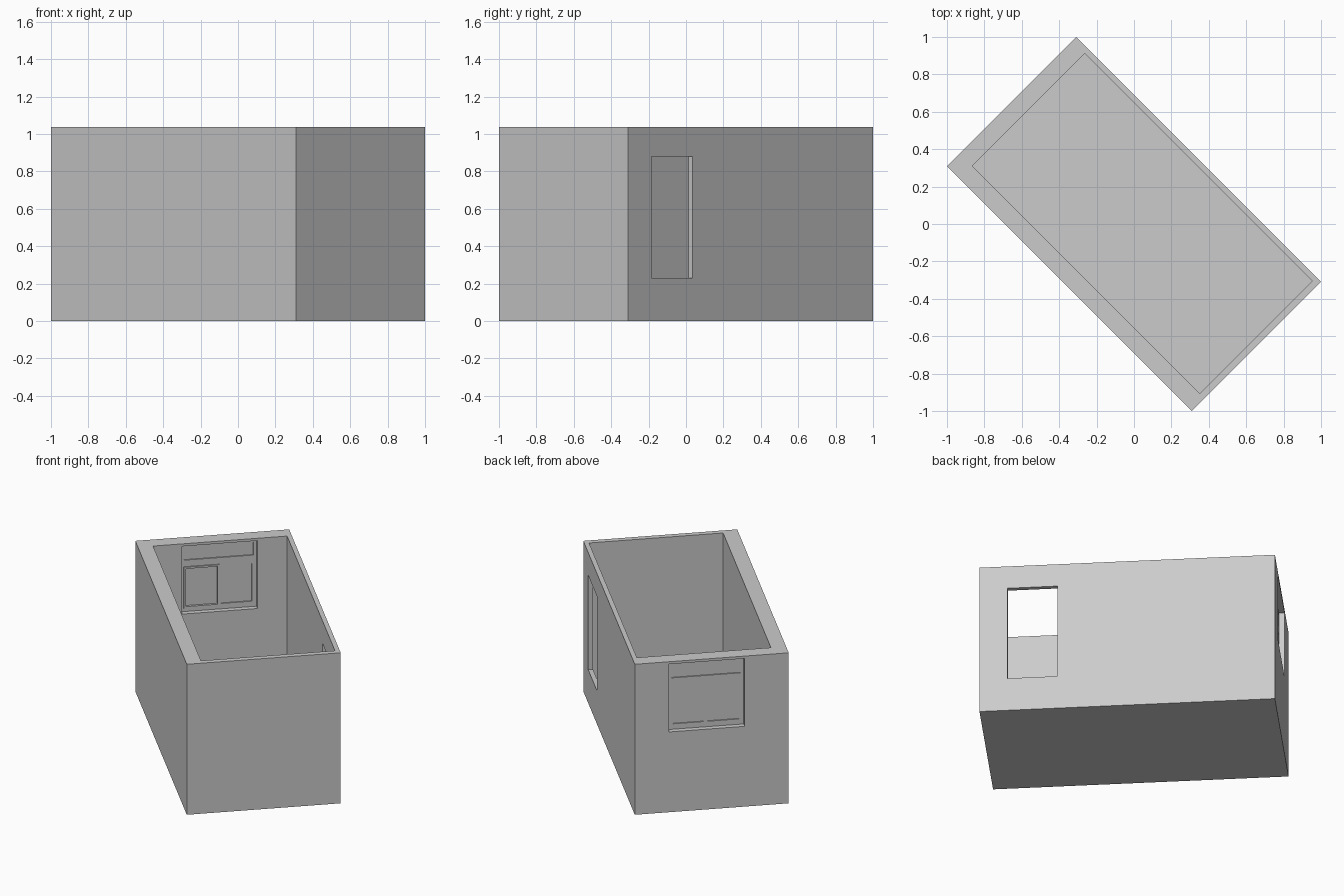
import bpy
import math
from mathutils import Matrix

old = bpy.data.objects.get("Cube")
if old:
    bpy.data.objects.remove(old, do_unlink=True)

grey = bpy.data.materials.new("plaster grey")
grey.use_nodes = True
colour = (0.6, 0.6, 0.6, 1)
grey.diffuse_color = colour
grey.node_tree.nodes["Principled BSDF"].inputs["Base Color"].default_value = colour

TURN = Matrix.Rotation(math.radians(-45), 4, "Z")  # the room stands diagonally


def box(name, along, across, up):
    """Box from (min, max) ranges along the room, across it and upwards."""
    bpy.ops.mesh.primitive_cube_add(size=1)
    ob = bpy.context.object
    ob.name = name
    ranges = (along, across, up)
    size = [b - a for a, b in ranges]
    centre = [(a + b) / 2 for a, b in ranges]
    ob.data.transform(TURN @ Matrix.Translation(centre) @ Matrix.Diagonal((*size, 1)))
    ob.data.materials.append(grey)
    return ob


def cut(ob, *ranges):
    """Subtract a box from an object and discard the cutter."""
    cutter = box("cutter", *ranges)
    cutter.hide_render = True
    mod = ob.modifiers.new("cut", "BOOLEAN")
    mod.operation = "DIFFERENCE"
    mod.solver = "EXACT"
    mod.object = cutter
    bpy.context.view_layer.objects.active = ob
    bpy.ops.object.modifier_apply(modifier=mod.name)
    bpy.data.objects.remove(cutter, do_unlink=True)


# Open-topped room: shell, doorway-like opening and window hole
room = box("room_walls", (-0.926, 0.926), (-0.488, 0.488), (0, 1.037))
cut(room, (-0.831, 0.889), (-0.392, 0.458), (0.01, 1.2))
cut(room, (0.438, 0.75), (0.43, 0.6), (0.23, 0.88))
cut(room, (-1.0, -0.8), (-0.209, 0.27), (0.553, 1.02))

# Window frame with transom and two panes recessed on both faces
frame = box("window_frame", (-0.89, -0.866), (-0.209, 0.27), (0.553, 1.02))
panes = [
    ((-0.19, 0.25), (0.907, 0.998)),
    ((-0.18, 0.022), (0.59, 0.85)),
    ((0.045, 0.24), (0.59, 0.85)),
]
for across, up in panes:
    cut(frame, (-0.95, -0.882), across, up)
    cut(frame, (-0.874, -0.8), across, up)

# Sliding sash standing proud on the inside, made of four rails
for name, across, up in [
    ("sash_left_stile", (-0.192, -0.18), (0.575, 0.862)),
    ("sash_right_stile", (0.022, 0.034), (0.575, 0.862)),
    ("sash_bottom_rail", (-0.18, 0.022), (0.575, 0.59)),
    ("sash_top_rail", (-0.18, 0.022), (0.85, 0.862)),
]:
    box(name, (-0.87, -0.858), across, up)
